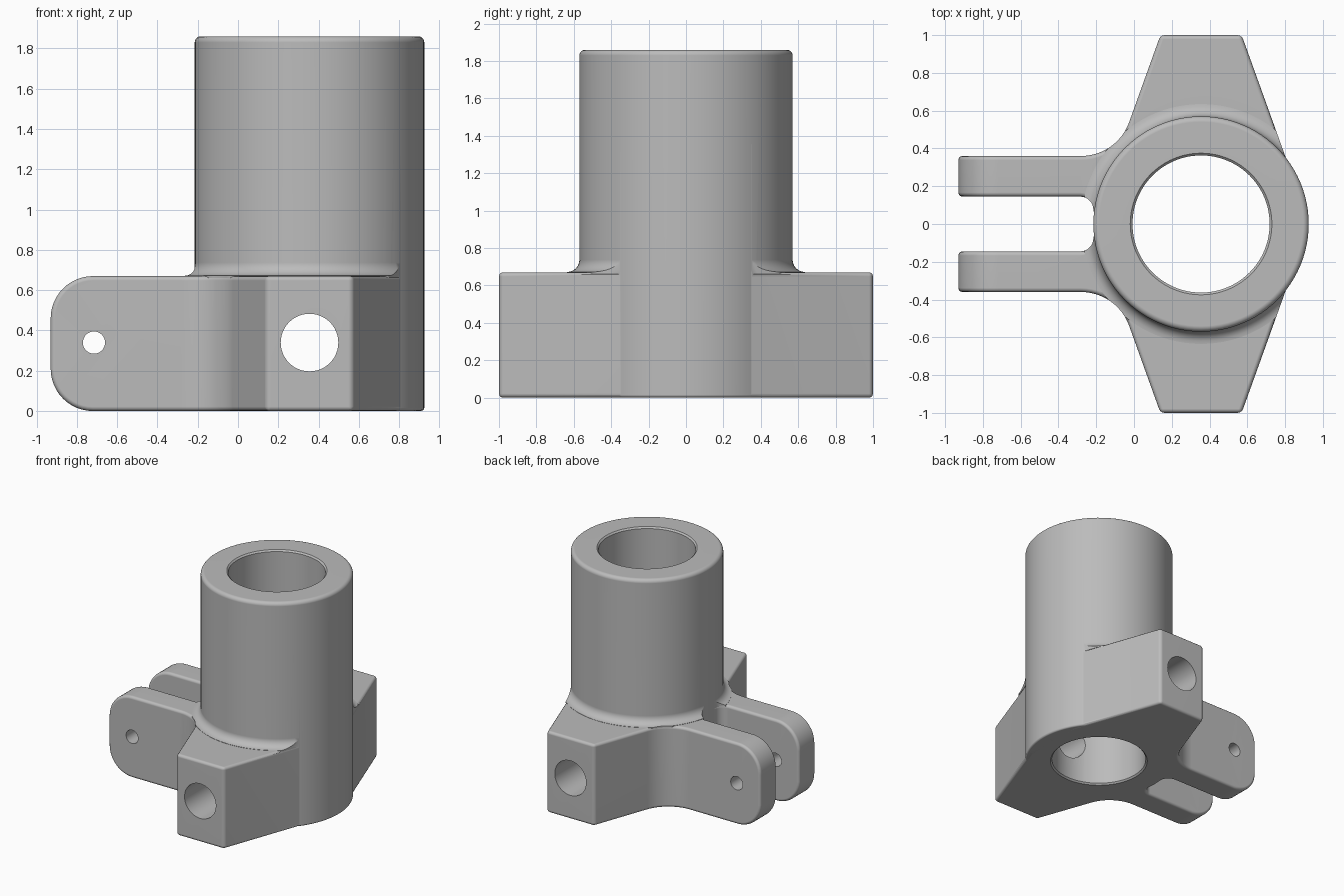
import bpy, bmesh
from math import sin, cos, pi, radians
from mathutils import Matrix

if "Cube" in bpy.data.objects:
    bpy.data.objects.remove(bpy.data.objects["Cube"], do_unlink=True)

AXIS_X = 0.355      # centre line of the tube
TUBE_R = 0.57
BASE_H = 0.67
HOLE_Z = 0.34
HEIGHT = 1.86

metal = bpy.data.materials.new("plain grey metal")
metal.use_nodes = True
GREY = (0.5, 0.5, 0.5, 1)
metal.diffuse_color = GREY
metal.node_tree.nodes["Principled BSDF"].inputs["Base Color"].default_value = GREY


def arc(cx, cy, r, start, end, steps=12):
    angles = [radians(start + (end - start) * i / steps) for i in range(steps + 1)]
    return [(cx + r * cos(a), cy + r * sin(a)) for a in angles]


def finish(bm, name):
    bmesh.ops.recalc_face_normals(bm, faces=bm.faces)
    mesh = bpy.data.meshes.new(name)
    bm.to_mesh(mesh)
    bm.free()
    mesh.materials.append(metal)
    obj = bpy.data.objects.new(name, mesh)
    bpy.context.collection.objects.link(obj)
    return obj


def prism(name, outline, low, high, along_y=False):
    """Extrude an outline along z, or an xz outline along y."""
    bm = bmesh.new()
    place = (lambda p: (p[0], low, p[1])) if along_y else (lambda p: (p[0], p[1], low))
    face = bm.faces.new([bm.verts.new(place(p)) for p in outline])
    solid = bmesh.ops.extrude_face_region(bm, geom=[face])
    d = high - low
    bmesh.ops.translate(bm, vec=(0, d, 0) if along_y else (0, 0, d),
                        verts=[v for v in solid["geom"] if isinstance(v, bmesh.types.BMVert)])
    return finish(bm, name)


def lathe(name, profile, steps=96):
    """Spin a closed (radius, z) profile about the tube axis."""
    bm = bmesh.new()
    verts = [bm.verts.new((r, 0, z)) for r, z in profile]
    edges = [bm.edges.new((a, b)) for a, b in zip(verts, verts[1:] + verts[:1])]
    bmesh.ops.spin(bm, geom=verts + edges, cent=(0, 0, 0), axis=(0, 0, 1),
                   angle=2 * pi, steps=steps)
    bmesh.ops.remove_doubles(bm, verts=bm.verts, dist=1e-4)
    bmesh.ops.dissolve_degenerate(bm, edges=bm.edges, dist=1e-5)
    loose = [e for e in bm.edges if not e.link_faces]
    bmesh.ops.delete(bm, geom=loose, context="EDGES")
    bmesh.ops.translate(bm, vec=(AXIS_X, 0, 0), verts=bm.verts)
    return finish(bm, name)


def bake(obj):
    deps = bpy.context.evaluated_depsgraph_get()
    mesh = bpy.data.meshes.new_from_object(obj.evaluated_get(deps))
    obj.modifiers.clear()
    obj.data = mesh


def combine(obj, other, operation, keep=False):
    mod = obj.modifiers.new("combine", "BOOLEAN")
    mod.operation, mod.solver, mod.object = operation, "EXACT", other
    bake(obj)
    if not keep:
        bpy.data.objects.remove(other, do_unlink=True)


# Plan outline: slot, lug, sweeping inner corner, tapered ear
half = [(-0.205, 0.03)] + arc(-0.285, 0.075, 0.07, 0, 90, 8)
half += [(-1.1, 0.145), (-1.1, 0.36)] + arc(-0.28, 0.63, 0.27, -90, -19.8)
half += [(0.14, 1), (0.57, 1), (0.84, 0.25)]
plan = half + [(0.85, 0)] + [(x, -y) for x, y in reversed(half)]

# Side outline: rounded lug ends
side = [(1.2, 0), (1.2, BASE_H)]
side += arc(-0.72, BASE_H - 0.21, 0.21, 90, 180)
side += arc(-0.72, 0.21, 0.21, 180, 270)

# Base with ears and lugs, edges softened
body = prism("bracket_body", plan, -0.2, 0.9)
combine(body, prism("side_shape", side, -1.2, 1.2, True), "INTERSECT")
bevel = body.modifiers.new("soft edges", "BEVEL")
bevel.width, bevel.segments = 0.022, 3
bevel.limit_method, bevel.angle_limit = "ANGLE", radians(35)
bevel.use_clamp_overlap = False
bake(body)

# Fillet collar where the tube meets the base
collar = lathe("fillet_collar", [(0.5, BASE_H - 0.01), (0.635, BASE_H - 0.01)]
               + arc(0.635, BASE_H + 0.067, 0.065, 270, 180, 6) + [(0.5, BASE_H + 0.067)])
combine(collar, prism("collar_limit", plan, 0.4, 1), "INTERSECT")

# Upright tube with rounded rims
tube = lathe("tube", [(0, 0.001)] + arc(TUBE_R - 0.015, 0.016, 0.015, 270, 360, 4)
             + arc(TUBE_R - 0.03, HEIGHT - 0.03, 0.03, 0, 90, 6) + [(0, HEIGHT)])
combine(body, tube, "UNION")
combine(body, collar, "UNION")

# Main bore with chamfered mouths
R = 0.363
bore = lathe("bore", [(0, -0.1), (R + 0.012, -0.1), (R + 0.012, 0), (R, 0.012),
                      (R, HEIGHT - 0.012), (R + 0.012, HEIGHT), (R + 0.012, 2), (0, 2)])
combine(body, bore, "DIFFERENCE")

# Cross hole through the ears, pin hole through the lugs
for name, x, radius in (("cross_hole", AXIS_X, 0.143), ("pin_hole", -0.715, 0.055)):
    ring = arc(x, HOLE_Z, radius, 0, 360, 48)[:-1]
    combine(body, prism(name, ring, -1.3, 1.3, True), "DIFFERENCE")

# Smooth curves, crisp rims
bpy.ops.object.select_all(action="DESELECT")
body.select_set(True)
bpy.context.view_layer.objects.active = body
bpy.ops.object.shade_smooth_by_angle(angle=radians(32))
normals = body.modifiers.new("even shading", "WEIGHTED_NORMAL")
normals.keep_sharp = True
